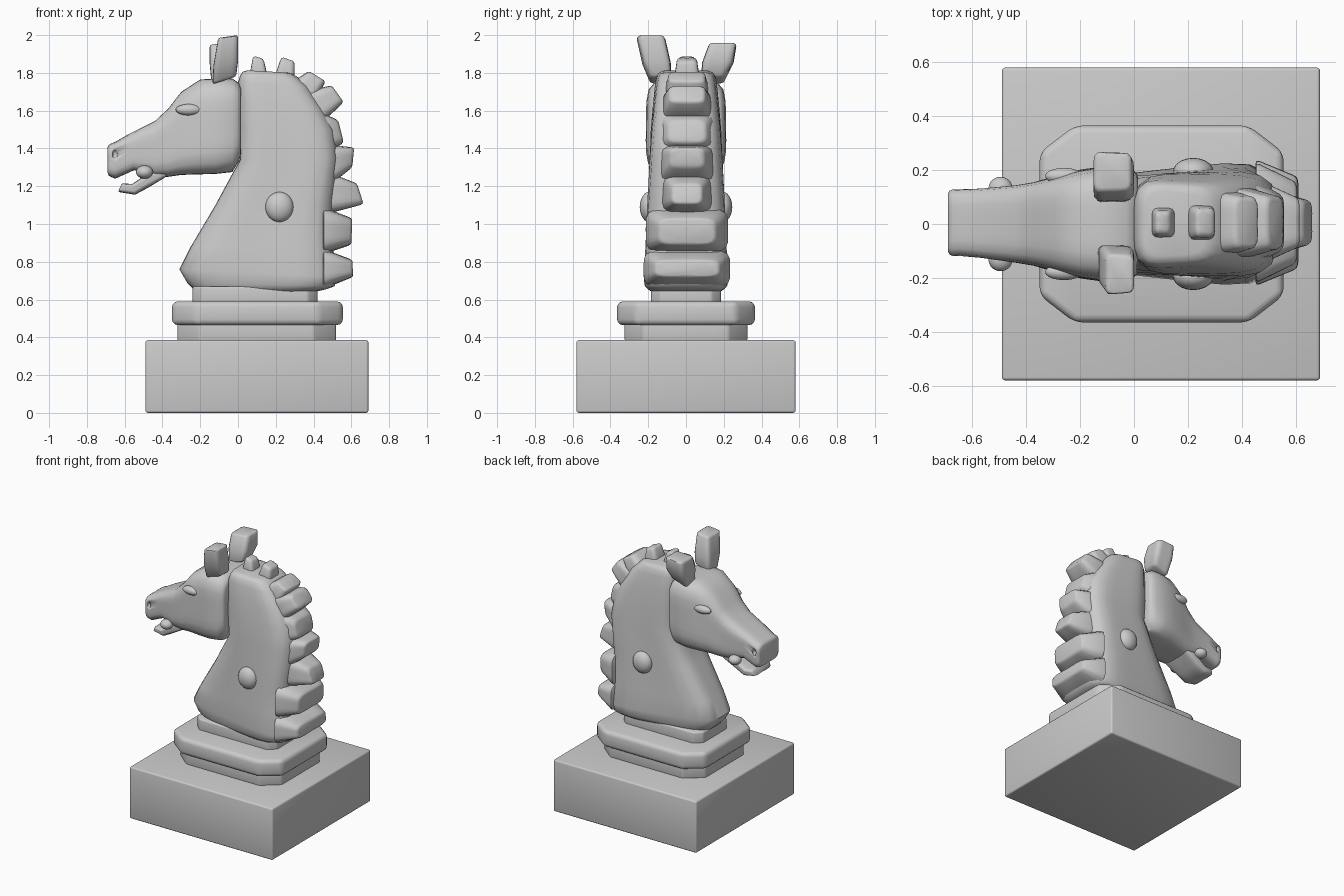
import bpy, bmesh, math
from mathutils import Vector


def finish(name, bm, angle=35):
    bmesh.ops.recalc_face_normals(bm, faces=bm.faces)
    mesh = bpy.data.meshes.new(name)
    bm.to_mesh(mesh)
    bm.free()
    mesh.shade_smooth()
    mesh.set_sharp_from_angle(angle=math.radians(angle))
    obj = bpy.data.objects.new(name, mesh)
    bpy.context.collection.objects.link(obj)
    return obj


def prism(name, outline, z0, z1, bevel):
    """Extrude a plan outline and round its edges."""
    bm = bmesh.new()
    face = bm.faces.new([bm.verts.new((x, y, z0)) for x, y in outline])
    ext = bmesh.ops.extrude_face_region(bm, geom=[face])
    for v in ext["geom"]:
        if isinstance(v, bmesh.types.BMVert):
            v.co.z = z1
    bmesh.ops.bevel(bm, geom=bm.edges[:], offset=bevel, segments=3,
                    profile=0.5, affect='EDGES', clamp_overlap=True)
    return finish(name, bm)


def chamfered(x0, x1, y, cx, cy):
    return [(x0, -y + cy), (x0 + cx, -y), (x1 - cx, -y), (x1, -y + cy),
            (x1, y - cy), (x1 - cx, y), (x0 + cx, y), (x0, y - cy)]


def loft(name, sections, r=0.02, e=5, n=32):
    """Skin sections (px, pz, qx, qz, half width at p, at q, y centre)
    with rounded-rectangle rings and softened ends."""
    rings = []
    for px, pz, qx, qz, wp, wq, yc in sections:
        ring = []
        for i in range(n):
            a = 2 * math.pi * (i + 0.5) / n
            c, s = math.cos(a), math.sin(a)
            k = (abs(c) ** e + abs(s) ** e) ** (-1 / e)
            t = (1 + c * k) / 2
            ring.append(Vector((px + (qx - px) * t,
                                yc + s * k * (wp + (wq - wp) * t),
                                pz + (qz - pz) * t)))
        rings.append(ring)

    def soften(end, nxt):
        mid = sum(end, Vector()) / n
        out = []
        for inset, back in ((1, 0), (0.3, 0.3), (0, 1)):
            out.append([p + (mid - p).normalized() * min(r, (mid - p).length * 0.6) * inset
                        + (q - p).normalized() * min(r, (q - p).length * 0.6) * back
                        for p, q in zip(end, nxt)])
        return out
    rings = soften(rings[0], rings[1]) + rings[1:-1] + soften(rings[-1], rings[-2])[::-1]
    bm = bmesh.new()
    rows = [[bm.verts.new(p) for p in ring] for ring in rings]
    for a, b in zip(rows, rows[1:]):
        for i in range(n):
            j = (i + 1) % n
            bm.faces.new((a[i], a[j], b[j], b[i]))
    bm.faces.new(rows[0])
    bm.faces.new(rows[-1])
    return finish(name, bm, 50)


def bump(name, loc, size):
    bm = bmesh.new()
    bmesh.ops.create_uvsphere(bm, u_segments=20, v_segments=12, radius=1)
    for v in bm.verts:
        v.co = Vector(c * s for c, s in zip(v.co, size)) + Vector(loc)
    return finish(name, bm, 80)


# Base: square plinth and stepped collar
prism("plinth", [(-0.49, -0.58), (0.69, -0.58), (0.69, 0.58), (-0.49, 0.58)], 0, 0.385, 0.012)
prism("collar_lower", chamfered(-0.32, 0.52, 0.325, 0.12, 0.1), 0.375, 0.5, 0.015)
prism("collar_upper", chamfered(-0.35, 0.555, 0.365, 0.13, 0.1), 0.465, 0.59, 0.03)
prism("neck_foot", chamfered(-0.24, 0.42, 0.185, 0.05, 0.05), 0.57, 0.67, 0.012)

# Neck: front point to back point, tapering upward
loft("neck", [
    (-0.20, 0.62, 0.44, 0.645, 0.13, 0.21, 0),
    (-0.27, 0.69, 0.51, 0.67, 0.15, 0.245, 0),
    (-0.31, 0.76, 0.53, 0.72, 0.155, 0.25, 0),
    (-0.25, 0.88, 0.50, 0.88, 0.16, 0.235, 0),
    (-0.12, 1.10, 0.50, 1.10, 0.17, 0.22, 0),
    (0.01, 1.34, 0.53, 1.35, 0.19, 0.195, 0),
    (0.00, 1.50, 0.51, 1.50, 0.19, 0.18, 0),
    (0.00, 1.65, 0.45, 1.61, 0.18, 0.165, 0),
    (0.00, 1.75, 0.37, 1.73, 0.17, 0.15, 0),
    (0.02, 1.815, 0.29, 1.80, 0.155, 0.135, 0)], r=0.03, e=4.5)

# Head: top point to underside point, from cheek to muzzle
head = loft("head", [
    (0.015, 1.74, 0.015, 1.35, 0.19, 0.19, 0),
    (-0.03, 1.77, -0.03, 1.275, 0.205, 0.21, 0),
    (-0.11, 1.77, -0.12, 1.265, 0.21, 0.215, 0),
    (-0.20, 1.765, -0.20, 1.263, 0.195, 0.205, 0),
    (-0.30, 1.70, -0.30, 1.26, 0.17, 0.18, 0),
    (-0.37, 1.61, -0.37, 1.25, 0.155, 0.155, 0),
    (-0.44, 1.545, -0.44, 1.25, 0.145, 0.14, 0),
    (-0.58, 1.475, -0.55, 1.285, 0.13, 0.125, 0.003),
    (-0.65, 1.435, -0.65, 1.24, 0.125, 0.12, 0.005),
    (-0.69, 1.42, -0.69, 1.255, 0.125, 0.12, 0.005)], r=0.018, e=5)
loft("lower_jaw", [
    (-0.36, 1.31, -0.38, 1.25, 0.12, 0.12, 0),
    (-0.46, 1.28, -0.48, 1.19, 0.12, 0.11, 0),
    (-0.56, 1.212, -0.545, 1.155, 0.115, 0.105, 0),
    (-0.615, 1.215, -0.635, 1.17, 0.105, 0.1, 0)], r=0.01)

# Mirrored details: nostrils, eyes, mouth corners, neck studs
cutters = []
for side, word in ((-1, "right"), (1, "left")):
    hole = bump("nostril_cutter_" + word, (-0.652, side * 0.13 + 0.004, 1.37), (0.014, 0.03, 0.025))
    hole.hide_render = True
    hole.hide_set(True)
    mod = head.modifiers.new("nostril", 'BOOLEAN')
    mod.operation, mod.object = 'DIFFERENCE', hole
    bump("eyelid_" + word, (-0.26, side * 0.178, 1.605), (0.07, 0.03, 0.03))
    bump("mouth_corner_" + word, (-0.495, side * 0.13, 1.275), (0.045, 0.045, 0.035))
    bump("neck_stud_" + word, (0.22, side * 0.195, 1.09), (0.075, 0.05, 0.08))

# Ears: uneven blocks leaning outward
loft("ear_right", [
    (-0.135, 1.74, -0.01, 1.78, 0.055, 0.055, -0.135),
    (-0.13, 1.84, 0.0, 1.86, 0.078, 0.07, -0.155),
    (-0.105, 1.985, 0.0, 2.0, 0.078, 0.07, -0.187)], r=0.014, e=7)
loft("ear_left", [
    (-0.14, 1.74, -0.02, 1.78, 0.06, 0.06, 0.14),
    (-0.15, 1.85, 0.0, 1.86, 0.085, 0.08, 0.168),
    (-0.15, 1.95, -0.01, 1.96, 0.075, 0.07, 0.195)], r=0.014, e=7)

# Mane: tufts given as root edge, root width, tip edge, tip width
tufts = [
    ((0.06, 1.78, 0.16, 1.77), 0.06, (0.08, 1.89, 0.135, 1.875), 0.042),
    ((0.19, 1.77, 0.30, 1.74), 0.07, (0.23, 1.885, 0.30, 1.86), 0.052),
    ((0.27, 1.74, 0.39, 1.62), 0.12, (0.375, 1.81, 0.465, 1.755), 0.095),
    ((0.36, 1.70, 0.45, 1.54), 0.13, (0.495, 1.735, 0.56, 1.645), 0.095),
    ((0.42, 1.60, 0.48, 1.38), 0.15, (0.53, 1.55, 0.56, 1.43), 0.10),
    ((0.48, 1.42, 0.48, 1.20), 0.15, (0.615, 1.405, 0.605, 1.30), 0.09),
    ((0.46, 1.28, 0.46, 1.05), 0.14, (0.63, 1.215, 0.665, 1.105), 0.08),
    ((0.45, 1.09, 0.45, 0.84), 0.225, (0.605, 1.03, 0.60, 0.89), 0.15),
    ((0.45, 0.87, 0.45, 0.655), 0.235, (0.605, 0.81, 0.61, 0.72), 0.17)]
for i, (root, rw, tip, tw) in enumerate(tufts):
    loft(f"mane_tuft_{i + 1}", [(*root, rw, rw, 0.005), (*tip, tw, tw, 0.005)], r=0.016, e=5)
